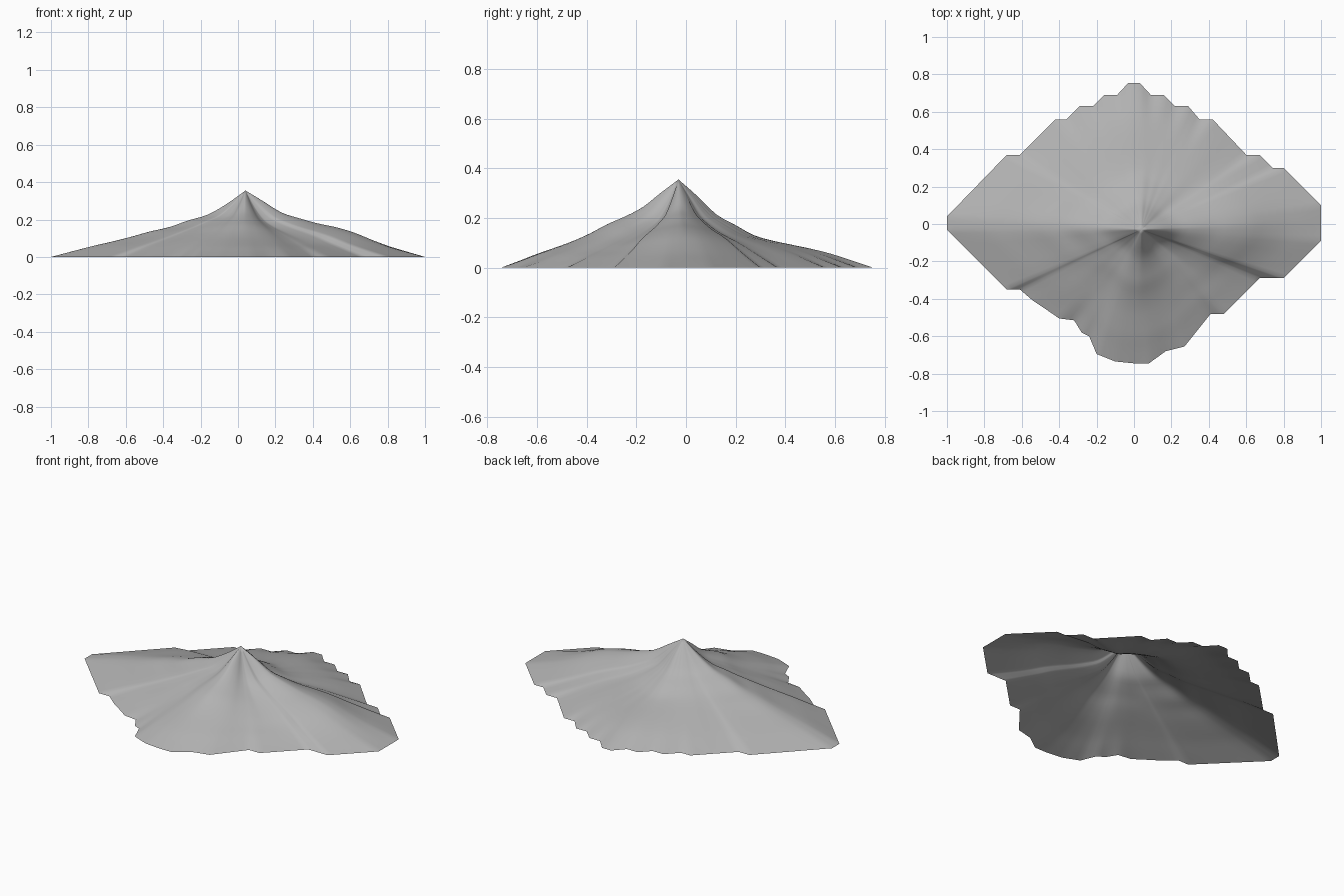
import bpy, bmesh, math
from mathutils import Vector

if "Cube" in bpy.data.objects:
    bpy.data.objects.remove(bpy.data.objects["Cube"])

PEAK = Vector((0.04, -0.03))
RINGS = 30

# stepped diamond footprint, counter-clockwise from the right tip
OUTLINE = [(1, .10), (.80, .30), (.74, .30), (.67, .37), (.60, .37), (.42, .56),
           (.35, .56), (.29, .63), (.22, .63), (.16, .69), (.09, .69), (.03, .755),
           (-.03, .755), (-.09, .69), (-.16, .69), (-.22, .63), (-.29, .63),
           (-.36, .56), (-.42, .56), (-.61, .37), (-.68, .37), (-1, .04), (-1, -.03),
           (-.68, -.35), (-.61, -.35), (-.54, -.41), (-.48, -.45), (-.40, -.505),
           (-.32, -.515), (-.28, -.58), (-.24, -.60), (-.20, -.695), (-.10, -.735),
           (0, -.745), (.08, -.745), (.17, -.68), (.27, -.655), (.41, -.48),
           (.48, -.48), (.67, -.29), (.80, -.29), (1, -.09)]

# slope profiles from peak to rim: bearing in degrees -> heights at even steps
PROFILES = [
    (2,   [.355, .297, .238, .207, .180, .160, .132, .093, .057, .028, 0]),  # right ridge
    (40,  [.355, .283, .210, .170, .140, .118, .098, .076, .052, .026, 0]),
    (91,  [.355, .288, .215, .172, .130, .108, .092, .076, .056, .029, 0]),  # back
    (140, [.355, .285, .216, .180, .147, .122, .100, .077, .053, .027, 0]),
    (178, [.355, .282, .225, .195, .159, .136, .107, .081, .057, .029, 0]),  # left ridge
    (222, [.355, .280, .220, .188, .160, .130, .104, .079, .053, .026, 0]),
    (268, [.355, .302, .245, .207, .176, .138, .106, .080, .055, .027, 0]),  # front ridge
    (322, [.355, .262, .195, .160, .135, .112, .090, .066, .045, .022, 0]),  # front gully
]


def along(profile, t):
    """Smooth (Catmull-Rom) height on one profile."""
    n = len(profile) - 1
    i = min(int(t * n), n - 1)
    f = t * n - i
    p1, p2 = profile[i], profile[i + 1]
    p0 = profile[max(i - 1, 0)]
    p3 = profile[min(i + 2, n)]
    if i == n - 1:
        p3 = 2 * p2 - p1
    if i == 0:
        p0 = 2 * p1 - p2
    return p1 + .5 * f * (p2 - p0 + f * (2 * p0 - 5 * p1 + 4 * p2 - p3
                                         + f * (3 * (p1 - p2) + p3 - p0)))


def height(angle, t):
    """Blend the two profiles either side of a bearing."""
    a = (math.degrees(angle) - PROFILES[0][0]) % 360 + PROFILES[0][0]
    for k, (start, prof) in enumerate(PROFILES):
        end, nxt = PROFILES[(k + 1) % len(PROFILES)]
        if end <= start:
            end += 360
        if start <= a <= end:
            f = (a - start) / (end - start)
            f = .5 * f + .5 * f * f * (3 - 2 * f)
            return along(prof, t) * (1 - f) + along(nxt, t) * f
    return along(PROFILES[0][1], t)


# rim points, evenly subdivided
rim = []
for i, p in enumerate(OUTLINE):
    a, b = Vector(p), Vector(OUTLINE[(i + 1) % len(OUTLINE)])
    n = max(1, math.ceil((b - a).length / .03))
    rim += [a.lerp(b, k / n) - PEAK for k in range(n)]
N = len(rim)
radius = [v.length for v in rim]
smooth = [sum(radius[(i + k) % N] for k in range(-4, 5)) / 9 for i in range(N)]

# mountain skin: open surface of rings around the peak
bm = bmesh.new()
top = bm.verts.new((PEAK.x, PEAK.y, .355))
rings = []
for r in range(1, RINGS + 1):
    t = r / RINGS
    ring = []
    for i, v in enumerate(rim):
        w = t ** 5
        p = PEAK + v.normalized() * t * (smooth[i] * (1 - w) + radius[i] * w)
        z = max(0, height(math.atan2(v.y, v.x), t))
        ring.append(bm.verts.new((p.x, p.y, z)))
    rings.append(ring)
for i in range(N):
    j = (i + 1) % N
    bm.faces.new((top, rings[0][i], rings[0][j]))
    for lo, hi in zip(rings, rings[1:]):
        bm.faces.new((lo[i], hi[i], hi[j], lo[j]))
for f in bm.faces:
    f.smooth = True

mesh = bpy.data.meshes.new("mountain")
bm.to_mesh(mesh)
bm.free()
mountain = bpy.data.objects.new("mountain", mesh)
bpy.context.collection.objects.link(mountain)

rock = bpy.data.materials.new("rock grey")
rock.diffuse_color = (.45, .45, .45, 1)
rock.use_nodes = True
rock.node_tree.nodes["Principled BSDF"].inputs["Base Color"].default_value = rock.diffuse_color
mesh.materials.append(rock)
